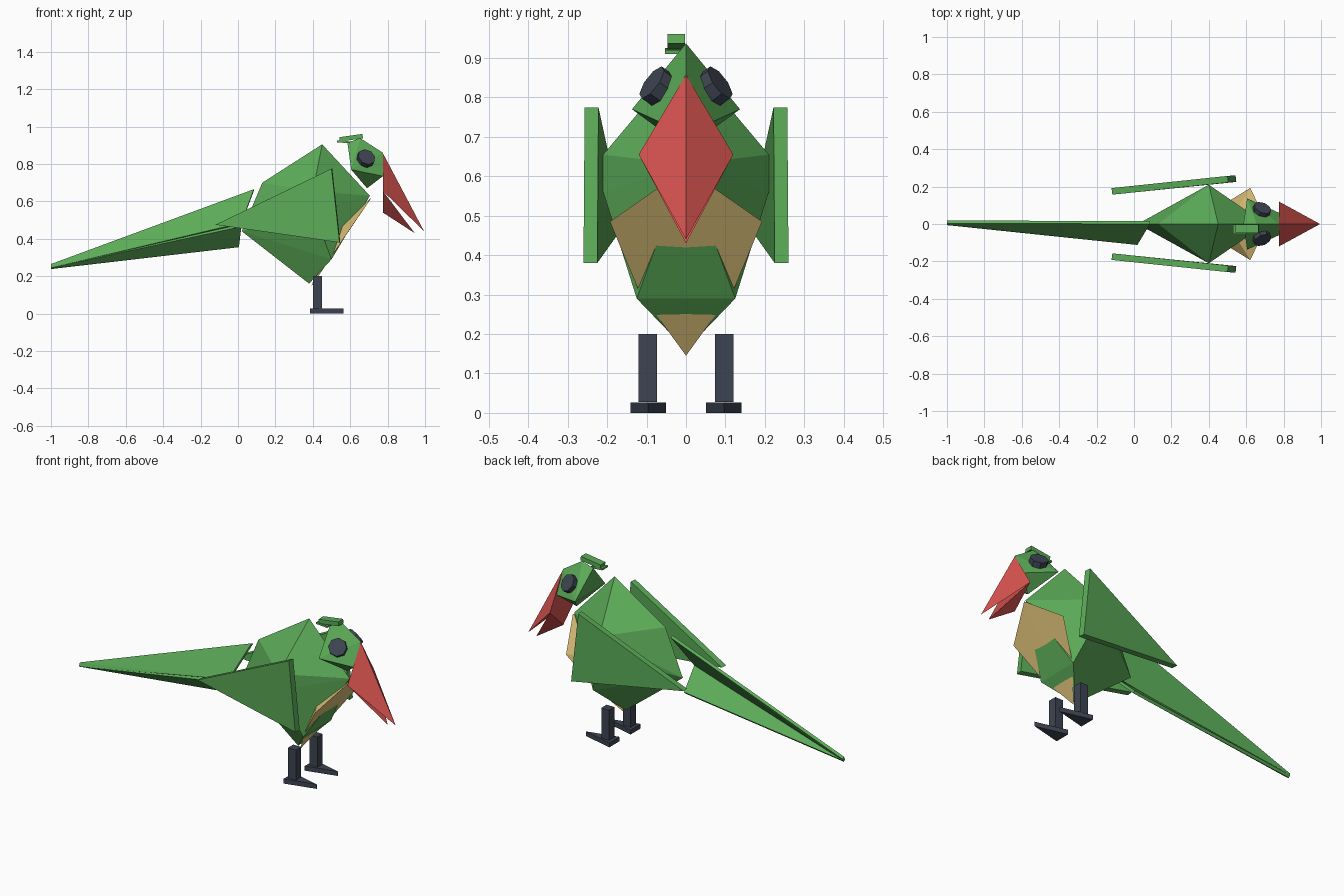
import bpy, bmesh, math
from mathutils import Vector, Matrix

if "Cube" in bpy.data.objects:
    bpy.data.objects.remove(bpy.data.objects["Cube"])


def material(name, rgb):
    m = bpy.data.materials.new(name)
    m.diffuse_color = (*rgb, 1)
    m.use_nodes = True
    m.node_tree.nodes["Principled BSDF"].inputs["Base Color"].default_value = m.diffuse_color
    return m


GREEN = material("leaf green", (0.107, 0.413, 0.098))
TAN = material("tan", (0.753, 0.552, 0.195))
RED = material("beak red", (0.694, 0.089, 0.080))
DARK = material("slate", (0.048, 0.058, 0.084))


def finish(name, bm, mat):
    bmesh.ops.recalc_face_normals(bm, faces=bm.faces)
    me = bpy.data.meshes.new(name)
    bm.to_mesh(me)
    bm.free()
    me.materials.append(mat)
    ob = bpy.data.objects.new(name, me)
    bpy.context.collection.objects.link(ob)
    return ob


def hull(name, pts, mat, mirror=False):
    """Faceted solid around a few points; mirror adds the points at -y."""
    pts = [Vector(p) for p in pts]
    if mirror:
        pts += [Vector((p.x, -p.y, p.z)) for p in pts if abs(p.y) > 1e-5]
    bm = bmesh.new()
    for p in pts:
        bm.verts.new(p)
    res = bmesh.ops.convex_hull(bm, input=bm.verts)
    loose = [v for v in bm.verts if not v.link_faces]
    bmesh.ops.delete(bm, geom=loose, context='VERTS')
    return finish(name, bm, mat)


def slab(name, pts, offset, mat):
    """Flat outline thickened by an offset vector."""
    off = Vector(offset)
    return hull(name, [Vector(p) for p in pts] + [Vector(p) + off for p in pts], mat)


def box(name, centre, size, mat, tilt=0):
    bm = bmesh.new()
    mx = (Matrix.Translation(centre) @ Matrix.Rotation(tilt, 4, 'Y')
          @ Matrix.Diagonal((*size, 1)))
    bmesh.ops.create_cube(bm, size=1, matrix=mx)
    return finish(name, bm, mat)


# Body
hull("body", [(0.02, 0, 0.44), (0.13, 0, 0.70), (0.45, 0, 0.905), (0.705, 0, 0.63),
              (0.40, 0.21, 0.655), (0.40, 0.21, 0.56), (0.50, 0.125, 0.29),
              (0.38, 0, 0.16)], GREEN, True)

# Belly patch, crossing the body front
hull("belly", [(0.714, 0, 0.62), (0.6216, 0.193, 0.485), (0.503, 0.12, 0.31),
               (0.392, 0, 0.145), (0.50, 0, 0.45)], TAN, True)

# Head
hull("head", [(0.585, 0, 0.915), (0.655, 0, 0.937), (0.775, 0, 0.86),
              (0.605, 0.137, 0.77), (0.775, 0.06, 0.735), (0.69, 0, 0.67)], GREEN, True)

# Crest feathers
box("crest_upper", (0.605, -0.025, 0.940), (0.125, 0.045, 0.024), GREEN, math.radians(-8))
box("crest_lower", (0.565, -0.028, 0.918), (0.07, 0.05, 0.010), GREEN, math.radians(4))

# Beak
hull("upper_beak", [(0.775, 0, 0.857), (0.775, 0.12, 0.655), (0.995, 0, 0.44)], RED, True)
hull("lower_beak", [(0.775, 0.12, 0.655), (0.775, 0, 0.54), (0.945, 0, 0.43)], RED, True)

# Tail: two thin blades meeting along one side
tip = [(-1.0, -0.006, 0.245), (-1.0, 0.004, 0.265)]
slab("tail_upper", tip + [(0.085, 0, 0.665), (0.018, -0.112, 0.485)],
     (0.0, 0.015, -0.008), GREEN)
slab("tail_lower", [(-1.0, -0.006, 0.245), (-1.0, 0.008, 0.238),
                    (0.005, 0, 0.355), (0.018, -0.112, 0.465)],
     (0.0, 0.010, 0.012), GREEN)

for s, side in ((1, "left"), (-1, "right")):
    # Wings
    slab(side + "_wing", [(0.50, s * 0.257, 0.775), (0.543, s * 0.26, 0.38),
                          (-0.12, s * 0.192, 0.475)],
         (0.004, -s * 0.035, 0), GREEN)

    # Eyes
    axis = Vector((0.33, s * 0.75, 0.55)).normalized()
    bm = bmesh.new()
    mx = (Matrix.Translation((0.682, s * 0.073, 0.828))
          @ axis.to_track_quat('Z', 'Y').to_matrix().to_4x4())
    bmesh.ops.create_cone(bm, cap_ends=True, segments=8, radius1=0.049,
                          radius2=0.049, depth=0.036, matrix=mx)
    finish(side + "_eye", bm, DARK)

    # Legs and pointed feet
    box(side + "_leg", (0.425, s * 0.097, 0.114), (0.05, 0.048, 0.172), DARK)
    slab(side + "_foot", [(0.385, s * 0.051, 0), (0.385, s * 0.141, 0),
                          (0.565, s * 0.096, 0)], (0, 0, 0.026), DARK)
